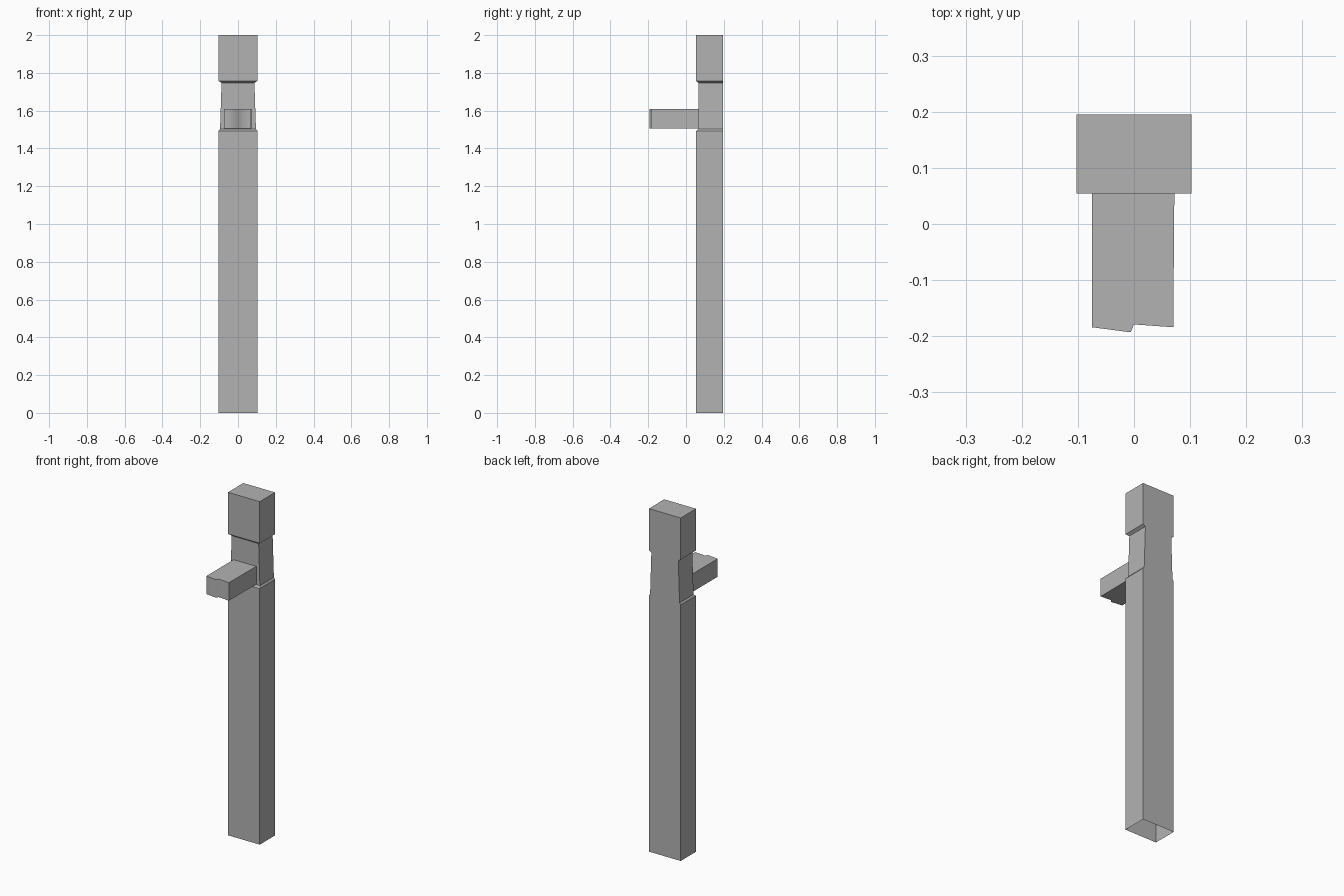
import bpy
import bmesh

cube = bpy.data.objects.get("Cube")
if cube:
    bpy.data.objects.remove(cube, do_unlink=True)

# Single grey material
grey = bpy.data.materials.new("plain grey")
grey.use_nodes = True
colour = (0.45, 0.45, 0.45, 1)
grey.diffuse_color = colour
grey.node_tree.nodes["Principled BSDF"].inputs["Base Color"].default_value = colour


def loft(name, rings, cap_bottom, smooth_sides=()):
    """Join rings of points (bottom to top) with side faces and caps."""
    bm = bmesh.new()
    loops = [[bm.verts.new(p) for p in ring] for ring in rings]
    n = len(loops[0])
    for low, high in zip(loops, loops[1:]):
        for i in range(n):
            j = (i + 1) % n
            face = bm.faces.new((low[i], low[j], high[j], high[i]))
            face.smooth = i in smooth_sides
    bm.faces.new(loops[-1])
    if cap_bottom:
        bm.faces.new(loops[0][::-1])
    mesh = bpy.data.meshes.new(name)
    bm.to_mesh(mesh)
    bm.free()
    mesh.materials.append(grey)
    obj = bpy.data.objects.new(name, mesh)
    bpy.context.collection.objects.link(obj)
    return obj


BACK = 0.195


def post_ring(z, half_width, front):
    return [(-half_width, front, z), (half_width, front, z),
            (half_width, BACK, z), (-half_width, BACK, z)]


# Post: open at the foot, with a notched neck on the front and sides
post_levels = [
    (0, 0.1025, 0.054), (1.493, 0.1025, 0.054),
    (1.503, 0.095, 0.066), (1.747, 0.087, 0.066),
    (1.757, 0.1025, 0.054), (2, 0.1025, 0.054),
]
loft("post", [post_ring(*level) for level in post_levels], cap_bottom=False)

# Arm: a short beam with a stepped, softly shaded end
outline = [(-0.075, -0.184), (-0.006, -0.193), (0, -0.179),
           (0.07, -0.184), (0.072, 0.066), (-0.075, 0.066)]
arm_rings = [[(x, y, z) for x, y in outline] for z in (1.505, 1.61)]
loft("arm", arm_rings, cap_bottom=True, smooth_sides=(0, 1, 2))
